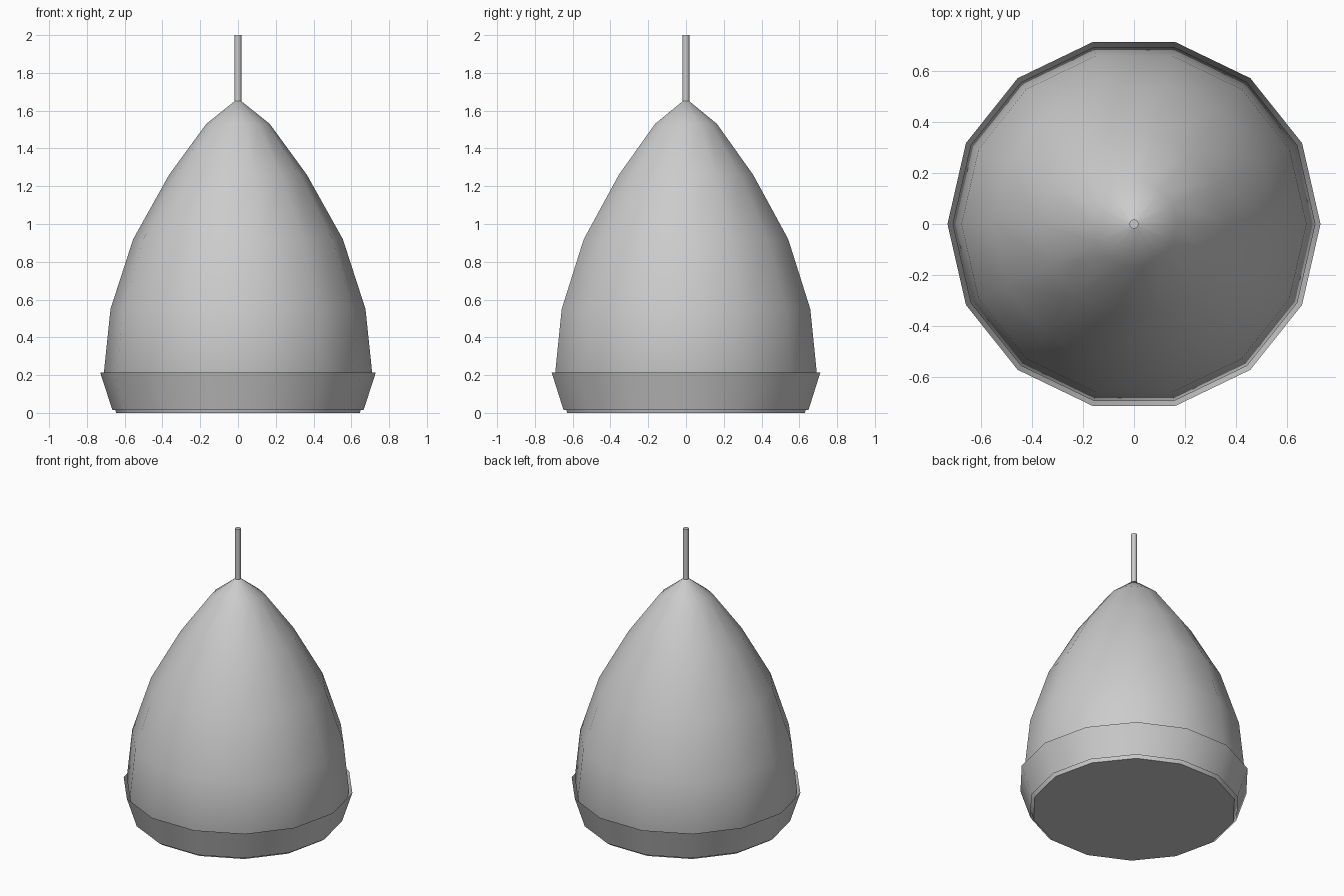
import bpy, bmesh, math

if "Cube" in bpy.data.objects:
    bpy.data.objects.remove(bpy.data.objects["Cube"])

SIDES = 14


def lathe(name, profile, sides, cap_bottom=False, cap_top=False):
    """Revolve (radius, height) points around z."""
    bm = bmesh.new()
    rings = []
    for r, z in profile:
        rings.append([bm.verts.new((r * math.cos(2 * math.pi * i / sides),
                                    r * math.sin(2 * math.pi * i / sides), z))
                      for i in range(sides)])
    for low, high in zip(rings, rings[1:]):
        for i in range(sides):
            j = (i + 1) % sides
            bm.faces.new((low[i], low[j], high[j], high[i]))
    if cap_bottom:
        bm.faces.new(rings[0][::-1])
    if cap_top:
        bm.faces.new(rings[-1])
    mesh = bpy.data.meshes.new(name)
    bm.to_mesh(mesh)
    bm.free()
    obj = bpy.data.objects.new(name, mesh)
    bpy.context.collection.objects.link(obj)
    bpy.ops.object.select_all(action='DESELECT')
    obj.select_set(True)
    bpy.context.view_layer.objects.active = obj
    bpy.ops.object.shade_smooth_by_angle(angle=math.radians(40))
    return obj


# Closed bell-shaped lamp shade
lathe("shade", [(0.645, 0.0), (0.71, 0.215), (0.675, 0.55), (0.555, 0.92),
                (0.365, 1.26), (0.168, 1.53), (0.018, 1.65)],
      SIDES, cap_bottom=True, cap_top=True)

# Thin open band around the lower edge
lathe("rim_band", [(0.665, 0.015), (0.73, 0.215)], SIDES)

# Hanging cord
lathe("cord", [(0.018, 1.64), (0.018, 2.0)], SIDES, cap_bottom=True, cap_top=True)
